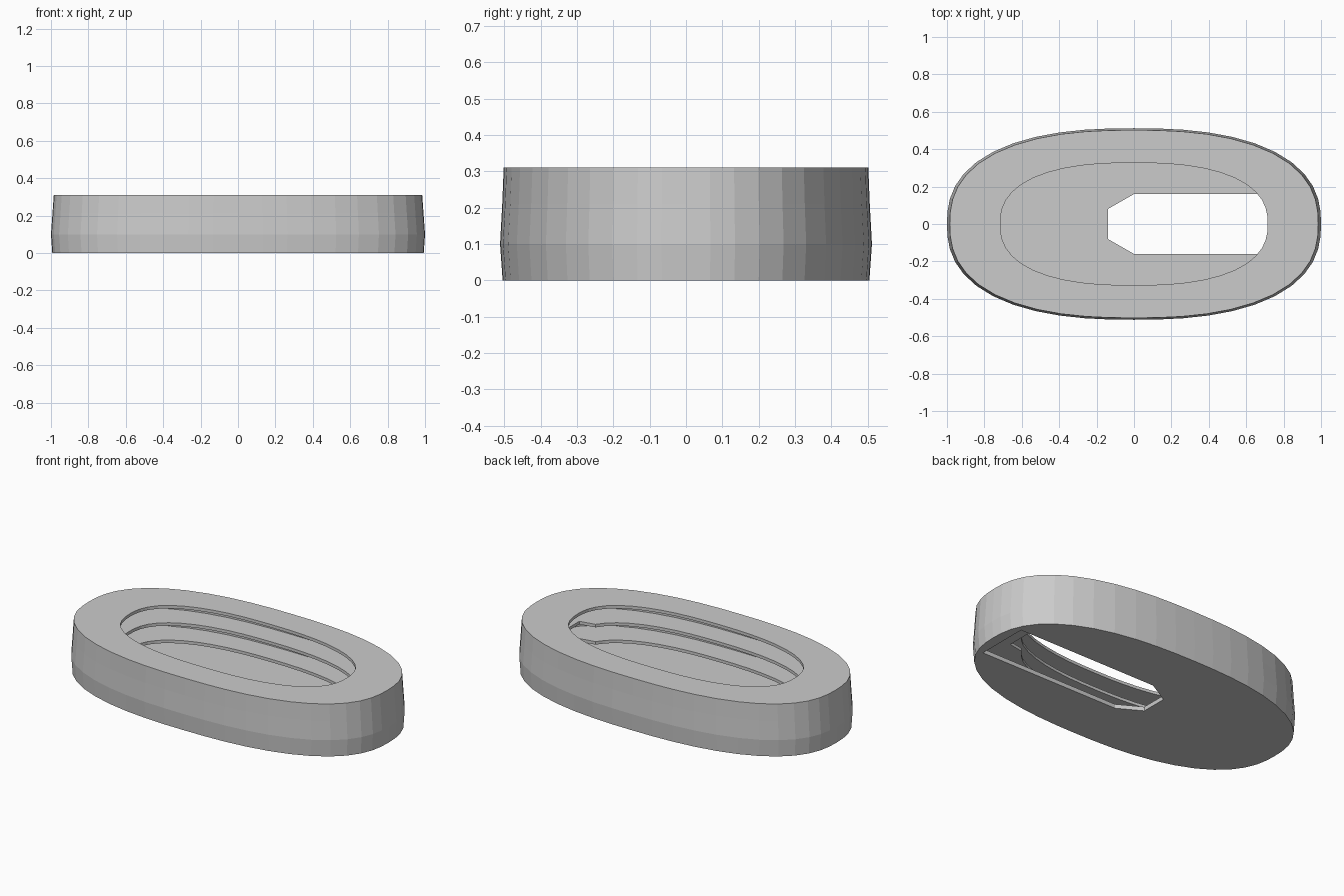
import bpy, bmesh, math

if "Cube" in bpy.data.objects:
    bpy.data.objects.remove(bpy.data.objects["Cube"])

SEG = 48


def oval(bm, a, b, z, n=2.45):
    """One superelliptic ring of vertices."""
    verts = []
    for i in range(SEG):
        t = 2 * math.pi * i / SEG
        c, s = math.cos(t), math.sin(t)
        r = (abs(c) ** n + abs(s) ** n) ** (-1 / n)
        verts.append(bm.verts.new((a * r * c, b * r * s, z)))
    return verts


def finish(bm, name):
    bmesh.ops.recalc_face_normals(bm, faces=bm.faces)
    me = bpy.data.meshes.new(name)
    bm.to_mesh(me)
    bm.free()
    ob = bpy.data.objects.new(name, me)
    bpy.context.collection.objects.link(ob)
    return ob


def prism(name, outline, z0, z1):
    bm = bmesh.new()
    low = [bm.verts.new((x, y, z0)) for x, y in outline]
    top = [bm.verts.new((x, y, z1)) for x, y in outline]
    bm.faces.new(low)
    bm.faces.new(top)
    for i in range(len(low)):
        j = (i + 1) % len(low)
        bm.faces.new((low[i], low[j], top[j], top[i]))
    ob = finish(bm, name)
    ob.hide_render = True
    ob.display_type = 'WIRE'
    return ob


# Outer wall, slightly bulged near the bottom
rings = [(0.993, 0.505, 0), (1.0, 0.512, 0.10), (0.992, 0.506, 0.21), (0.985, 0.502, 0.31)]
# Inner shelves: thin lips with deep gaps between them
LIP, CAVITY, THICK, FLOOR = (0.715, 0.327), (0.95, 0.467), 0.018, 0.025
levels = [0.31, 0.207, 0.104]
for z in levels:
    if z != levels[0]:
        rings.append((*CAVITY, z))
    rings += [(*LIP, z), (*LIP, z - THICK), (*CAVITY, z - THICK)]
rings.append((*CAVITY, FLOOR))

bm = bmesh.new()
loops = [oval(bm, *r) for r in rings]
for p, q in zip(loops, loops[1:]):
    for i in range(SEG):
        j = (i + 1) % SEG
        bm.faces.new((p[i], p[j], q[j], q[i]))
bm.faces.new(loops[0])
bm.faces.new(loops[-1])
body = finish(bm, "shelved_oval_tray")

# Slot through the floor, and shallow notches in the two lower shelves
half = [(-0.14, 0.08), (0, 0.16), (0.93, 0.16)]
slot = half + [(x, -y) for x, y in reversed(half)]
notch = [(0.5, 0.16), (0.78, 0.11), (0.78, -0.11), (0.5, -0.16)]
for cutter in (prism("floor_slot_cutter", slot, -0.1, 0.06),
               prism("shelf_notch_cutter", notch, 0.055, 0.25)):
    mod = body.modifiers.new(cutter.name, 'BOOLEAN')
    mod.operation = 'DIFFERENCE'
    mod.solver = 'EXACT'
    mod.object = cutter
    bpy.context.view_layer.objects.active = body
    bpy.ops.object.modifier_apply(modifier=mod.name)
    bpy.data.objects.remove(cutter)
